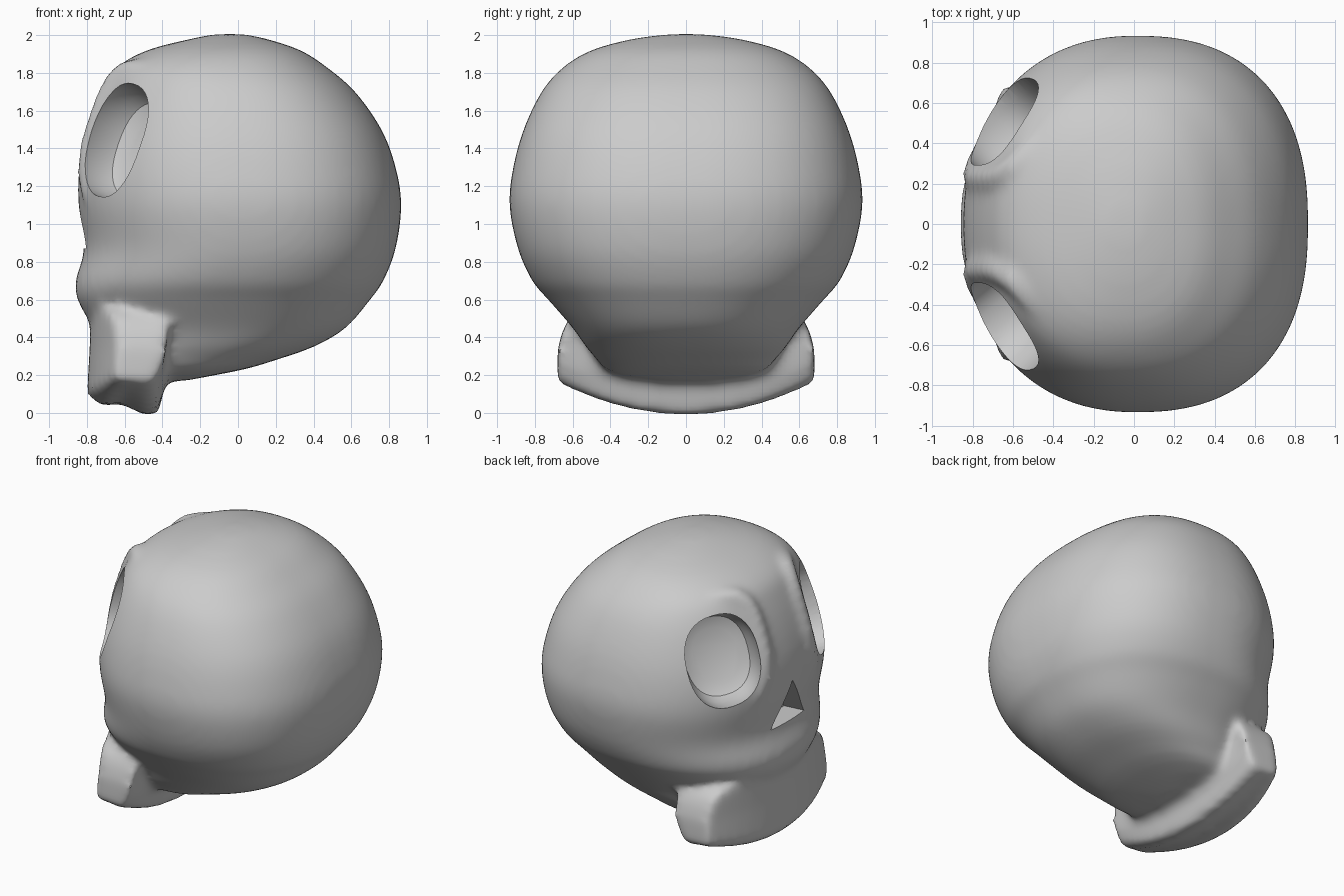
import bpy, bmesh
from math import sin, cos, pi, radians
from mathutils import Vector

if "Cube" in bpy.data.objects:
    bpy.data.objects.remove(bpy.data.objects["Cube"])


def spow(v, p):
    return (1 if v >= 0 else -1) * abs(v) ** p


def refine(rows, steps=5):
    """Catmull-Rom interpolation between profile rows."""
    out = []
    for i in range(len(rows) - 1):
        a, b, c, d = (rows[max(0, min(len(rows) - 1, i + k))] for k in (-1, 0, 1, 2))
        for s in range(steps):
            t = s / steps
            out.append([.5 * (2 * q + (r - p) * t + (2 * p - 5 * q + 4 * r - w) * t * t
                              + (3 * q - p - 3 * r + w) * t ** 3)
                        for p, q, r, w in zip(a, b, c, d)])
    return out + [list(rows[-1])]


def loft(bm, rings, closed=False):
    """Skin a list of rings; cap the ends unless the list closes on itself."""
    vs = [[bm.verts.new(p) for p in r] for r in rings]
    n, m = len(vs[0]), len(vs)
    for i in range(m if closed else m - 1):
        a, b = vs[i], vs[(i + 1) % m]
        for j in range(n):
            k = (j + 1) % n
            bm.faces.new((a[j], a[k], b[k], b[j]))
    if not closed:
        bm.faces.new(vs[0])
        bm.faces.new(vs[-1])


def make(name, bm):
    bmesh.ops.recalc_face_normals(bm, faces=bm.faces)
    me = bpy.data.meshes.new(name)
    bm.to_mesh(me)
    bm.free()
    ob = bpy.data.objects.new(name, me)
    bpy.context.collection.objects.link(ob)
    return ob


# eye socket frame, mirrored by side
def socket_frame(side):
    n = Vector((-0.70, 0.66, 0.27)).normalized()
    h = (Vector((0, 0, 1)) - n * n.z).normalized()
    w = h.cross(n)
    if w.y < 0:
        w = -w
    r = radians(11)
    h, w = h * cos(r) + w * sin(r), w * cos(r) - h * sin(r)
    c = Vector((-0.61, 0.47, 1.43))

    def place(a, b, d):
        p = c + w * a + h * b + n * d
        return Vector((p.x, p.y * side, p.z))
    return place


# cranium: z, front x, back x, half width
levels = [(.17, -.52, -.28, .14), (.20, -.64, -.12, .34), (.235, -.70, .05, .43),
          (.28, -.72, .20, .47), (.35, -.74, .40, .53), (.45, -.77, .57, .60),
          (.60, -.85, .70, .73), (.70, -.86, .77, .815), (.87, -.815, .835, .89),
          (1.1, -.845, .865, .935), (1.3, -.84, .835, .915), (1.5, -.795, .76, .86),
          (1.7, -.72, .62, .765), (1.83, -.64, .47, .65), (1.92, -.48, .33, .50),
          (1.98, -.25, .15, .28), (2.005, -.12, .03, .08)]
bm = bmesh.new()
rings = []
for z, x0, x1, hw in refine(levels):
    cx, rx, ring = (x0 + x1) / 2, (x1 - x0) / 2, []
    for i in range(64):
        t = 2 * pi * i / 64
        p = 2 / (2.4 if cos(t) > 0 else 2.2)
        ring.append((cx + rx * spow(cos(t), p), hw * spow(sin(t), p), z))
    rings.append(ring)
loft(bm, rings)

# upper jaw: slab swept across y, bottom edge rising towards the sides
ends = [(-.68, .33), (-.65, .44), (-.58, .53), (-.4, .56), (-.2, .56), (0, .56)]
rings = []
for y, top in refine(ends + [(-y, t) for y, t in ends[-2::-1]], 3):
    k = (y / .67) ** 2
    f, b = .14 * k, -.02 * k
    rings.append([(-.78 + f, y, top), (-.785 + f, y, .35), (-.80 + f, y, .10 + .08 * k),
                  (-.72 + .8 * f, y, .035 + .13 * k), (-.62 + .3 * f, y, .05 + .12 * k),
                  (-.49, y, -.015 + .17 * k), (-.42 + b, y, .0 + .17 * k),
                  (-.38 + b, y, .18 + .07 * k), (-.34 + b, y, top)])
loft(bm, rings)

# raised socket rims, squarer along the brow
for side in (-1, 1):
    place, rings = socket_frame(side), []
    for i in range(48):
        t = 2 * pi * i / 48
        brow = sin(t) > 0
        e = .6 if brow else .9
        a, b = spow(cos(t), e), spow(sin(t), e)
        hh, d = (.40, -.01 + .01 * b) if brow else (.35, -.01 + .03 * b)
        rings.append([place(a * (.29 + .06 * cos(u)), b * (hh + .06 * cos(u)),
                            d - .035 + .065 * sin(u))
                      for u in [2 * pi * j / 10 for j in range(10)]])
    loft(bm, rings, closed=True)

skull = make("skull", bm)
rm = skull.modifiers.new("blend", 'REMESH')
rm.mode = 'VOXEL'
rm.voxel_size = 0.025
sm = skull.modifiers.new("soften", 'SMOOTH')
sm.factor = 0.5
sm.iterations = 14

# socket cutters
cutters = []
for side in (-1, 1):
    place = socket_frame(side)
    bm = bmesh.new()
    loft(bm, [[place(.25 * s * spow(cos(t), .85), .31 * s * spow(sin(t), .85), d)
               for t in [2 * pi * i / 40 for i in range(40)]]
              for d, s in [(.3, 1.02), (0, 1), (-.10, .95), (-.16, .85), (-.19, .6)]])
    cutters.append(make("socket_cutter", bm))

# triangular nose cutter
bm = bmesh.new()
loft(bm, [[(x, -.20 * s, .87), (x, .20 * s, .87), (x, 0, .87 + .31 * s)]
          for x, s in [(-1.0, 1.05), (-.66, .85)]])
cutters.append(make("nose_cutter", bm))

for c in cutters:
    c.hide_render = True
    bo = skull.modifiers.new("cut", 'BOOLEAN')
    bo.operation = 'DIFFERENCE'
    bo.solver = 'EXACT'
    bo.object = c

# bake the modifiers, drop the cutters, shade
dg = bpy.context.evaluated_depsgraph_get()
baked = bpy.data.meshes.new_from_object(skull.evaluated_get(dg))
skull.modifiers.clear()
skull.data = baked
for c in cutters:
    bpy.data.objects.remove(c)
bpy.ops.object.select_all(action='DESELECT')
skull.select_set(True)
bpy.context.view_layer.objects.active = skull
bpy.ops.object.shade_smooth_by_angle(angle=radians(40))
